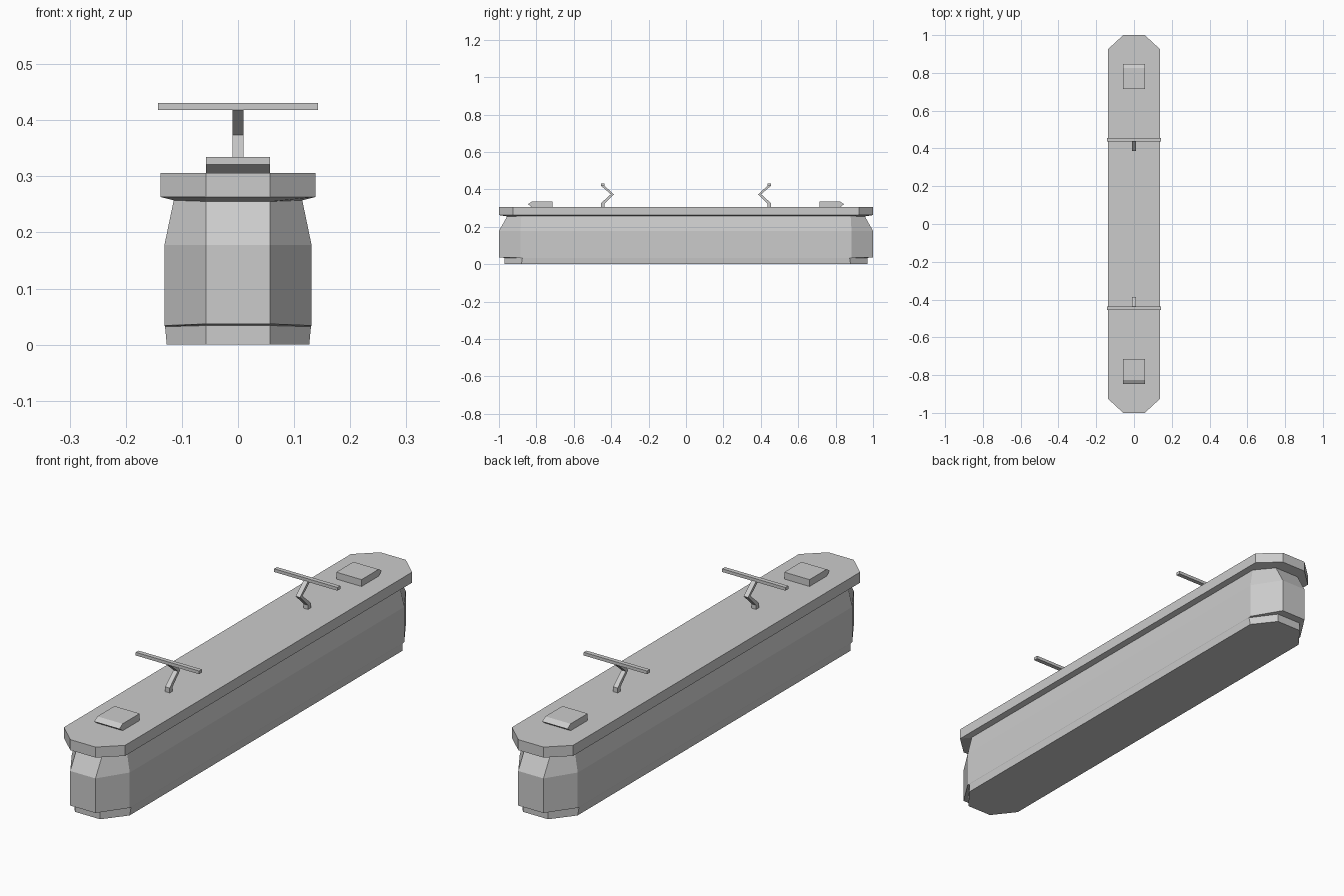
import bpy, bmesh

if "Cube" in bpy.data.objects:
    bpy.data.objects.remove(bpy.data.objects["Cube"])


def make(name, bm):
    bmesh.ops.recalc_face_normals(bm, faces=bm.faces)
    me = bpy.data.meshes.new(name)
    bm.to_mesh(me)
    bm.free()
    ob = bpy.data.objects.new(name, me)
    bpy.context.collection.objects.link(ob)
    return ob


def loft(name, rings):
    """Stack eight-sided rings: (nose half width, nose y, nose z, side half width, corner y, side z)."""
    bm = bmesh.new()
    prev = None
    for nx, ny, nz, sx, sy, sz in rings:
        ring = [bm.verts.new(p) for p in (
            (-nx, -ny, nz), (nx, -ny, nz), (sx, -sy, sz), (sx, sy, sz),
            (nx, ny, nz), (-nx, ny, nz), (-sx, sy, sz), (-sx, -sy, sz))]
        if prev is None:
            bm.faces.new(ring)
        else:
            for i in range(8):
                j = (i + 1) % 8
                bm.faces.new((prev[i], prev[j], ring[j], ring[i]))
        prev = ring
    bm.faces.new(prev)
    return make(name, bm)


def extrude_x(name, profile, half):
    """Extrude a (y, z) outline across x."""
    bm = bmesh.new()
    a, b = [[bm.verts.new((x, y, z)) for y, z in profile] for x in (-half, half)]
    bm.faces.new(a)
    bm.faces.new(b)
    for i in range(len(profile)):
        j = (i + 1) % len(profile)
        bm.faces.new((a[i], a[j], b[j], b[i]))
    return make(name, bm)


# Body with recessed skirt and tapering window band
loft("tram_body", [
    (0.057, 0.97, 0.0, 0.127, 0.88, 0.0),
    (0.057, 0.97, 0.034, 0.13, 0.875, 0.032),
    (0.057, 1.0, 0.037, 0.131, 0.885, 0.034),
    (0.057, 1.0, 0.178, 0.131, 0.885, 0.178),
    (0.057, 0.955, 0.258, 0.114, 0.88, 0.26)])

# Overhanging roof slab with a shallow sloped underside
loft("roof", [
    (0.057, 0.955, 0.255, 0.114, 0.88, 0.257),
    (0.057, 1.0, 0.263, 0.138, 0.925, 0.263),
    (0.057, 1.0, 0.306, 0.138, 0.925, 0.306)])

for label, s in (("front", -1), ("rear", 1)):
    # Roof equipment box with a wedge-shaped outer end
    extrude_x(label + "_roof_box", [(s * y, z) for y, z in (
        (0.715, 0.304), (0.822, 0.304), (0.846, 0.321),
        (0.825, 0.334), (0.715, 0.334))], 0.057)
    # Folded current collector arm
    extrude_x(label + "_collector_arm", [(s * y, z) for y, z in (
        (0.455, 0.304), (0.455, 0.326), (0.402, 0.374), (0.455, 0.42),
        (0.437, 0.42), (0.386, 0.374), (0.437, 0.323), (0.437, 0.304))], 0.01)
    # Contact bar
    extrude_x(label + "_contact_bar", [(s * y, z) for y, z in (
        (0.437, 0.418), (0.455, 0.418), (0.455, 0.431), (0.437, 0.431))], 0.143)
